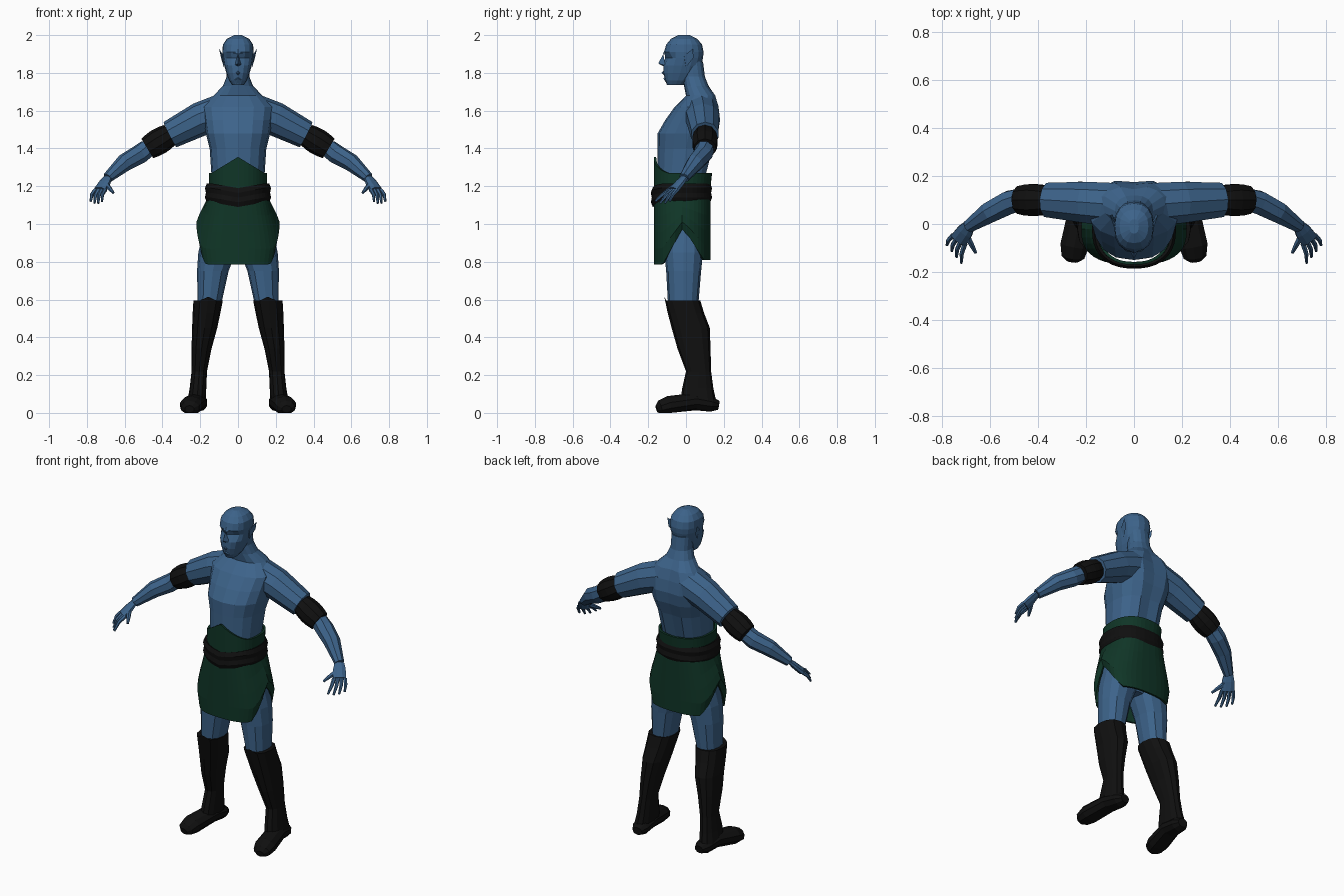
import bpy, bmesh
from math import sin, cos, pi, copysign
from mathutils import Vector

cube = bpy.data.objects.get("Cube")
if cube:
    bpy.data.objects.remove(cube, do_unlink=True)


def material(name, red, green, blue):
    made = bpy.data.materials.new(name)
    made.use_nodes = True
    made.diffuse_color = (red, green, blue, 1)
    shader = made.node_tree.nodes["Principled BSDF"]
    shader.inputs["Base Color"].default_value = made.diffuse_color
    shader.inputs["Roughness"].default_value = 0.9
    return made


SKIN = material("blue skin", red=.046, green=.125, blue=.255)
GREEN = material("dark green cloth", red=.005, green=.036, blue=.02)
BLACK = material("black leather", red=.005, green=.005, blue=.005)


def finish(name, bm, mat):
    bmesh.ops.recalc_face_normals(bm, faces=bm.faces)
    mesh = bpy.data.meshes.new(name)
    bm.to_mesh(mesh)
    bm.free()
    mesh.materials.append(mat)
    part = bpy.data.objects.new(name, mesh)
    bpy.context.collection.objects.link(part)
    return part


def loft(name, mat, rings, side=1, capped=True):
    """Skin a list of point rings; side -1 mirrors to the right."""
    bm = bmesh.new()
    rows = [[bm.verts.new((p.x * side, p.y, max(p.z, 0))) for p in ring] for ring in rings]
    for lower, upper in zip(rows, rows[1:]):
        for i in range(len(lower)):
            bm.faces.new((lower[i - 1], lower[i], upper[i], upper[i - 1]))
    if capped:
        bm.faces.new(rows[0])
        bm.faces.new(rows[-1])
    return finish(name, bm, mat)


def section(z, outer, front, back, inner=None, sides=12, power=.85):
    """Horizontal rounded ring, starting at the front; centred unless inner is given."""
    inner = -outer if inner is None else inner
    ring = []
    for i in range(sides):
        angle = 2 * pi * i / sides
        across, along = sin(angle), -cos(angle)
        across = copysign(abs(across) ** power, across)
        along = copysign(abs(along) ** power, along)
        ring.append(Vector(((inner + outer + (outer - inner) * across) / 2,
                            (front + back + (back - front) * along) / 2, z)))
    return ring


def tube(path, radii, sides=8, flat=1.0):
    """Rings across a path; flat scales the thickness against the width."""
    rings = []
    for i, (centre, radius) in enumerate(zip(path, radii)):
        ahead = path[min(i + 1, len(path) - 1)] - path[max(i - 1, 0)]
        across = ahead.cross(Vector((0, 0, 1))).normalized()
        up = across.cross(ahead).normalized() * flat
        angles = [2 * pi * (k + .5) / sides for k in range(sides)]
        rings.append([centre + (up * sin(a) + across * cos(a)) * radius for a in angles])
    return rings


def hull(name, mat, points, sides=(1, -1)):
    """Convex lump, symmetric unless a single side is given."""
    bm = bmesh.new()
    for side in sides:
        for x, y, z in points:
            bm.verts.new((x * side, y, z))
    bmesh.ops.remove_doubles(bm, verts=bm.verts, dist=.0001)
    result = bmesh.ops.convex_hull(bm, input=bm.verts)
    inside = [v for v in result["geom_interior"] if isinstance(v, bmesh.types.BMVert)]
    bmesh.ops.delete(bm, geom=inside, context="VERTS")
    return finish(name, bm, mat)


def wrap(name, mat, rings, top, bottom):
    """Cloth around the body, hanging between two height rules."""
    for k, ring in enumerate(rings):
        drop = k / (len(rings) - 1)
        for p in ring:
            p.z = top(p) * (1 - drop) + bottom(p) * drop
    cloth = loft(name, mat, rings, capped=False)
    cloth.modifiers.new("thickness", "SOLIDIFY").thickness = .012


# Torso and neck, with a shallow groove down the spine
torso = [section(z=.85, outer=.05, front=-.06, back=.05, sides=16),
         section(z=.94, outer=.14, front=-.11, back=.09, sides=16),
         section(z=1.25, outer=.14, front=-.15, back=.11, sides=16),
         section(z=1.4, outer=.15, front=-.15, back=.15, sides=16),
         section(z=1.48, outer=.17, front=-.15, back=.18, sides=16),
         section(z=1.55, outer=.18, front=-.11, back=.19, sides=16),
         section(z=1.62, outer=.19, front=-.06, back=.18, sides=16),
         section(z=1.68, outer=.13, front=0, back=.16, sides=16),
         section(z=1.73, outer=.08, front=-.01, back=.12, sides=16),
         section(z=1.78, outer=.06, front=-.02, back=.1, sides=16),
         section(z=1.86, outer=.06, front=-.03, back=.09, sides=16)]
for ring in torso[2:8]:
    ring[len(ring) // 2].y -= .015
loft("torso", SKIN, torso)

# Head, with eye sockets pressed in beside the nose
eyes = section(z=1.88, outer=.08, front=-.11, back=.09, sides=16)
for i in (1, 2, -1, -2):
    eyes[i].y += .014
loft("head", SKIN, [
    section(z=1.735, outer=.03, front=-.1, back=-.01, sides=16),
    section(z=1.76, outer=.047, front=-.11, back=.02, sides=16),
    section(z=1.8, outer=.062, front=-.12, back=.06, sides=16),
    section(z=1.84, outer=.073, front=-.12, back=.08, sides=16),
    eyes,
    section(z=1.91, outer=.083, front=-.115, back=.093, sides=16),
    section(z=1.95, outer=.08, front=-.105, back=.085, sides=16),
    section(z=1.98, outer=.06, front=-.08, back=.06, sides=16),
    section(z=2, outer=.02, front=-.04, back=.02, sides=16)])
hull("nose", SKIN, [(0, -.12, 1.9), (0, -.147, 1.85), (.018, -.11, 1.84), (0, -.11, 1.83)])
hull("brow", SKIN, [(0, -.122, 1.9), (.06, -.09, 1.91), (.05, -.08, 1.93), (0, -.11, 1.93)])
hull("lips", SKIN, [(0, -.13, 1.8), (.026, -.1, 1.8), (0, -.11, 1.82), (0, -.11, 1.78)])
hull("chin", SKIN, [(0, -.12, 1.77), (.02, -.11, 1.76), (.01, -.1, 1.74), (0, -.1, 1.79)])


# Cloth: bodice rising to a point in front, skirt slit at the sides, belt
def front_peak(p):
    return max(0, 1 - abs(p.x) / .14) if p.y < 0 else 0


def skirt_hem(p):
    behind = p.y + .015
    drop = min(1, abs(behind) / .11)
    return .98 - drop * (.195 if behind < 0 else .17)


bodice = [section(z=0, outer=.154, front=-.17, back=b, sides=40) for b in (.138, .125)]
wrap("bodice", GREEN, bodice, lambda p: 1.27 + .085 * front_peak(p), lambda p: 1.15)
skirt = [section(z=0, outer=w, front=-.17, back=.13, sides=40, power=.75)
         for w in (.165, .185, .205, .22, .205)]
wrap("skirt", GREEN, skirt, lambda p: 1.13, skirt_hem)
belt = [section(z=0, outer=.165 + bulge, front=-.176 - bulge, back=.128 + bulge, sides=40)
        for bulge in (0, .01, .005, .01, 0)]
wrap("belt", BLACK, belt, lambda p: 1.215 - .025 * front_peak(p),
     lambda p: 1.115 - .025 * front_peak(p))

# Joints of the left arm
collar, shoulder = Vector((.07, .08, 1.6)), Vector((.2, .09, 1.555))
sleeve_end, band_end = Vector((.36, .1, 1.473)), Vector((.48, .1, 1.4))
elbow, forearm = Vector((.52, .09, 1.37)), Vector((.6, .05, 1.325))
wrist, knuckles = Vector((.69, -.01, 1.245)), Vector((.73, -.065, 1.18))
thumb_root, thumb_tip = wrist.lerp(knuckles, .4), Vector((.66, -.12, 1.165))

for side, prefix in ((1, "left_"), (-1, "right_")):
    # Shoulder, arm band and forearm
    loft(prefix + "shoulder", SKIN,
         tube([collar, shoulder, sleeve_end], [.095, .09, .075], sides=10), side)
    steps = [k / 4 for k in range(5)]
    loft(prefix + "arm_band", BLACK,
         tube([sleeve_end.lerp(band_end, t) for t in steps],
              [.06 + .01 * sin(pi * t) for t in steps], sides=10), side)
    loft(prefix + "forearm", SKIN,
         tube([band_end, elbow, forearm, wrist], [.05, .052, .047, .028]), side)

    # Hand with spread fingers
    loft(prefix + "palm", SKIN,
         tube([wrist, thumb_root, knuckles], [.028, .037, .04], flat=.5), side)
    for i, name in enumerate(("index", "middle", "ring", "little")):
        spread = i - 1.5
        base = knuckles + Vector((.017, .011, 0)) * spread
        tip = Vector((.75, -.125, 1.105)) + Vector((.02, .025, .01 * abs(spread))) * spread
        tip.z = 1.105 + .01 * abs(spread)
        middle = base.lerp(tip, .5) + Vector((.006, 0, .007))
        loft(prefix + name + "_finger", SKIN,
             tube([base, middle, tip], [.012, .01, .006], sides=6), side)
    loft(prefix + "thumb", SKIN,
         tube([thumb_root, thumb_root.lerp(thumb_tip, .6), thumb_tip],
              [.015, .012, .007], sides=6), side)

    # Pointed ear
    hull(prefix + "ear", SKIN, [(.07, -.01, 1.88), (.075, 0, 1.83), (.085, -.01, 1.89),
                                (.1, .036, 1.928), (.09, .04, 1.88)], sides=[side])

    # Thigh
    loft(prefix + "thigh", SKIN, [
        section(z=.57, inner=.09, outer=.213, front=-.095, back=.065),
        section(z=.75, inner=.05, outer=.217, front=-.105, back=.08),
        section(z=.85, inner=.012, outer=.21, front=-.115, back=.09),
        section(z=1.05, inner=0, outer=.16, front=-.12, back=.1)], side)

    # Boot shaft with a small point at the front of the cuff
    cuff = section(z=.595, inner=.08, outer=.236, front=-.115, back=.076)
    cuff[0].z += .02
    loft(prefix + "boot", BLACK, [
        section(z=.06, inner=.17, outer=.268, front=-.03, back=.16),
        section(z=.13, inner=.168, outer=.256, front=-.02, back=.145),
        section(z=.22, inner=.164, outer=.246, front=0, back=.133),
        section(z=.34, inner=.14, outer=.246, front=-.045, back=.13),
        section(z=.45, inner=.11, outer=.243, front=-.076, back=.126),
        section(z=.53, inner=.093, outer=.24, front=-.097, back=.095),
        cuff], side)

    # Foot, turned slightly outward
    heel, instep, toe = Vector((.208, .172, .04)), Vector((.22, .05, .06)), Vector((.257, -.155, .02))
    ball = Vector((.248, -.09, .04))
    loft(prefix + "foot", BLACK,
         tube([heel, heel.lerp(instep, .3), instep, ball, ball.lerp(toe, .7), toe],
              [.03, .05, .058, .062, .05, .025], sides=10, flat=.8), side)
